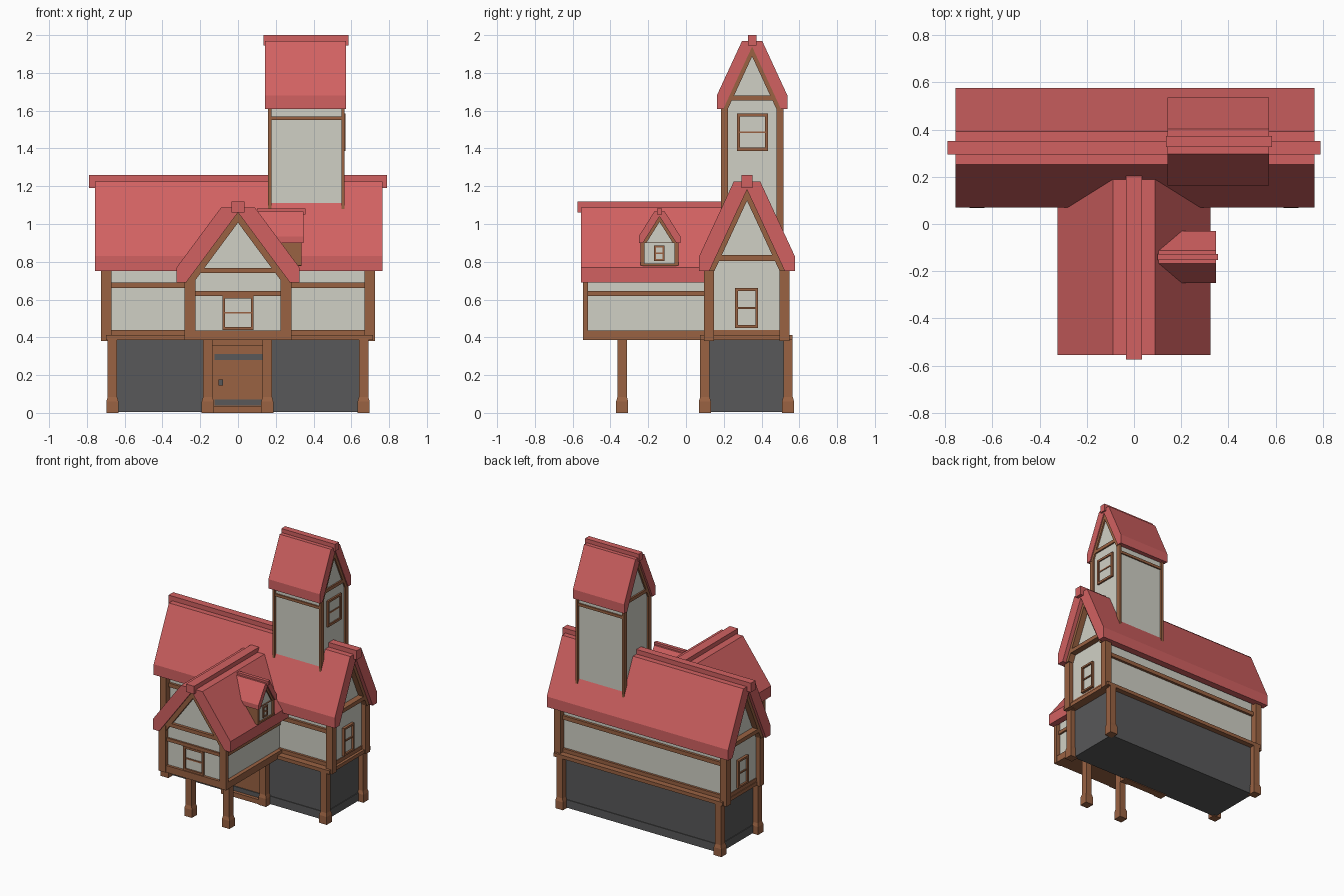
import bpy, bmesh, math
from mathutils import Matrix

if "Cube" in bpy.data.objects:
    bpy.data.objects.remove(bpy.data.objects["Cube"])


def material(name, col):
    m = bpy.data.materials.new(name)
    m.diffuse_color = (*col, 1)
    m.use_nodes = True
    m.node_tree.nodes["Principled BSDF"].inputs["Base Color"].default_value = m.diffuse_color
    return m


RED = material("roof red", (0.64, 0.12, 0.12))
WOOD = material("timber brown", (0.32, 0.122, 0.055))
CREAM = material("plaster cream", (0.63, 0.63, 0.56))
STONE = material("stone grey", (0.098, 0.098, 0.10))


def finish(name, bm, mat):
    bmesh.ops.recalc_face_normals(bm, faces=bm.faces)
    me = bpy.data.meshes.new(name)
    bm.to_mesh(me)
    bm.free()
    me.materials.append(mat)
    ob = bpy.data.objects.new(name, me)
    bpy.context.collection.objects.link(ob)
    return ob


def prism(name, pts, axis, a0, a1, mat):
    """Extrude a (horizontal, z) profile along the x or y axis."""
    bm = bmesh.new()
    co = (lambda u, z, a: (a, u, z)) if axis == "x" else (lambda u, z, a: (u, a, z))
    f = bm.faces.new([bm.verts.new(co(u, z, a0)) for u, z in pts])
    r = bmesh.ops.extrude_face_region(bm, geom=[f])
    vs = [g for g in r["geom"] if isinstance(g, bmesh.types.BMVert)]
    d = a1 - a0
    bmesh.ops.translate(bm, verts=vs, vec=(d, 0, 0) if axis == "x" else (0, d, 0))
    return finish(name, bm, mat)


def box(name, x0, x1, y0, y1, z0, z1, mat):
    return prism(name, [(x0, z0), (x1, z0), (x1, z1), (x0, z1)], "y", y0, y1, mat)


def abox(name, axis, u0, u1, a0, a1, z0, z1, mat):
    """Box given by its extent across (u) and along (a) an axis."""
    return prism(name, [(u0, z0), (u1, z0), (u1, z1), (u0, z1)], axis, a0, a1, mat)


def post(name, x, y, top):
    """Square post with a wider foot that tapers in."""
    box(name, x - .025, x + .025, y - .025, y + .025, .05, top, WOOD)
    box(name + "_foot", x - .032, x + .032, y - .032, y + .032, 0, .06, WOOD)
    bm = bmesh.new()
    q = math.sqrt(2)
    bmesh.ops.create_cone(bm, cap_ends=True, segments=4, radius1=.032 * q, radius2=.025 * q, depth=.025,
                          matrix=Matrix.Translation((x, y, .0725)) @ Matrix.Rotation(math.pi / 4, 4, "Z"))
    finish(name + "_taper", bm, WOOD)


def gabled(name, axis, c, w, ez, bz, fw, tz, ib, roof, wh, z0, wall, raft, ends, rt, beam, cap):
    """Gabled volume: flat-topped roof shell, plaster wall, rafters, tie beam and ridge cap."""
    s = (tz - bz) / (w - fw)
    apex = ez + ib * s
    half = [(w, ez), (w, bz), (fw, tz)]
    outer = [(c + u, z) for u, z in half] + [(c - u, z) for u, z in reversed(half)]
    prism(name + "_roof", outer + [(c - ib, ez), (c, apex), (c + ib, ez)], axis, *roof, RED)
    wz = ez + (ib - wh) * s
    prism(name + "_wall", [(c - wh, z0), (c + wh, z0), (c + wh, wz), (c, apex), (c - wh, wz)], axis, *wall, CREAM)
    for e in ends:
        a0, a1 = (wall[e] - .002, raft[e]) if e else (raft[e], wall[e] + .002)
        prism(name + "_rafters", [(c + ib, ez), (c, apex), (c - ib, ez), (c - ib + rt, ez),
                                  (c, apex - rt * s), (c + ib - rt, ez)], axis, a0, a1, WOOD)
        hw = ib - (beam[0] - ez) / s
        abox(name + "_tie_beam", axis, c - hw, c + hw, a0, a1, *beam, WOOD)
    cw, cz0, cz1, c0, c1 = cap
    abox(name + "_ridge_cap", axis, c - cw, c + cw, c0, c1, cz0, cz1, RED)


def window(name, axis, u0, u1, z0, z1, plane, out, t=.014):
    """Framed window standing proud of a wall; out is the signed depth."""
    p = plane - .3 * out
    fr = plane + out
    mid = (z0 + z1) / 2
    for a, b in ((u0, u0 + t), (u1 - t, u1)):
        abox(name + "_jamb", axis, a, b, p, fr, z0, z1, WOOD)
    for a, b in ((z0, z0 + t), (z1 - t, z1)):
        abox(name + "_rail", axis, u0 + t, u1 - t, p, fr, a, b, WOOD)
    abox(name + "_bar", axis, u0 + t, u1 - t, p, plane + .7 * out, mid - .005, mid + .005, WOOD)
    abox(name + "_pane", axis, u0 + t, u1 - t, p, plane + .3 * out, z0 + t, z1 - t, CREAM)


# Ground floor
box("ground_floor", -.65, .65, .12, .525, .01, .39, STONE)
box("plinth", -.655, .655, .115, .53, .005, .065, STONE)
for x in (-.665, .665):
    for y in (.1, .54):
        post("corner_post", x, y, .39)
for x in (-.16, .155):
    post("porch_post", x, -.338, .39)
    post("door_post", x, .1, .39)

# Door with straps, handle, lintel and step
box("door", -.135, .13, .1, .13, .03, .36, WOOD)
box("door_lintel", -.14, .135, .09, .13, .355, .39, WOOD)
box("door_step", -.14, .125, .075, .13, 0, .035, WOOD)
for z in (.04, .28):
    box("door_strap", -.125, .13, .093, .102, z, z + .032, STONE)
box("door_handle", -.102, -.08, .085, .102, .145, .178, STONE)

# Main upper floor and long roof
box("floor_slab", -.70, .715, .075, .565, .385, .412, WOOD)
box("floor_beam", -.695, .695, .125, .52, .41, .44, WOOD)
gabled("main", "x", .323, .253, .75, .83, .07, 1.225, .2, (-.757, .765), .18, .43, (-.69, .69),
       (-.735, .735), (0, 1), .027, (.805, .835), (.028, 1.19, 1.26, -.79, .79))
for x in (-.697, .697):
    for y in (.122, .522):
        box("upper_post", x - .027, x + .027, y - .026, y + .026, .38, .77, WOOD)
for y0, y1 in ((.125, .145), (.5, .522)):
    box("wall_beam", -.68, .68, y0, y1, .66, .69, WOOD)
window("right_window", "x", .26, .382, .45, .66, .69, .02)
window("left_window", "x", .26, .382, .45, .66, -.69, -.02)

# Porch room over the door
box("porch_floor", -.28, .28, -.54, .13, .385, .437, WOOD)
gabled("porch", "y", 0, .325, .69, .77, .09, 1.087, .275, (-.555, .2), .25, .43, (-.52, .2),
       (-.542, .2), (0,), .04, (.74, .768), (.034, 1.06, 1.12, -.575, .207))
for s in (-1, 1):
    x0, x1 = sorted((s * .225, s * .283))
    box("porch_corner_post", x0, x1, -.546, -.518, .385, .74, WOOD)
    x0, x1 = sorted((s * .245, s * .264))
    box("porch_side_beam", x0, x1, -.53, .13, .62, .645, WOOD)
box("porch_front_beam", -.23, .23, -.534, -.51, .62, .645, WOOD)
window("porch_window", "y", -.083, .083, .44, .62, -.52, -.018)

# Dormer on the right slope of the porch roof
gabled("dormer", "x", -.14, .11, .90, .935, .027, 1.067, .088, (.09, .347), .082, .78, (.1, .325),
       (.1, .335), (1,), .018, (.9, .902), (.013, 1.05, 1.083, .1, .357))
for y in (-.23, -.05):
    box("dormer_post", .2, .335, y - .01, y + .01, .78, .925, WOOD)
box("dormer_sill", .2, .335, -.23, -.05, .778, .792, WOOD)
window("dormer_window", "x", -.17, -.115, .805, .885, .325, .008, .01)

# Tower
gabled("tower", "x", .35, .187, 1.61, 1.68, .053, 1.97, .152, (.142, .573), .15, .95, (.17, .555),
       (.158, .566), (0, 1), .024, (1.655, 1.68), (.023, 1.945, 2.0, .135, .585))
for x0 in (.16, .548):
    for y0, y1 in ((.186, .222), (.48, .516)):
        box("tower_post", x0, x0 + .017, y0, y1, .93, 1.66, WOOD)
for y0, y1 in ((.19, .21), (.49, .51)):
    box("tower_beam", .17, .555, y0, y1, 1.55, 1.57, WOOD)
window("tower_window", "x", .27, .435, 1.387, 1.585, .555, .013, .017)
